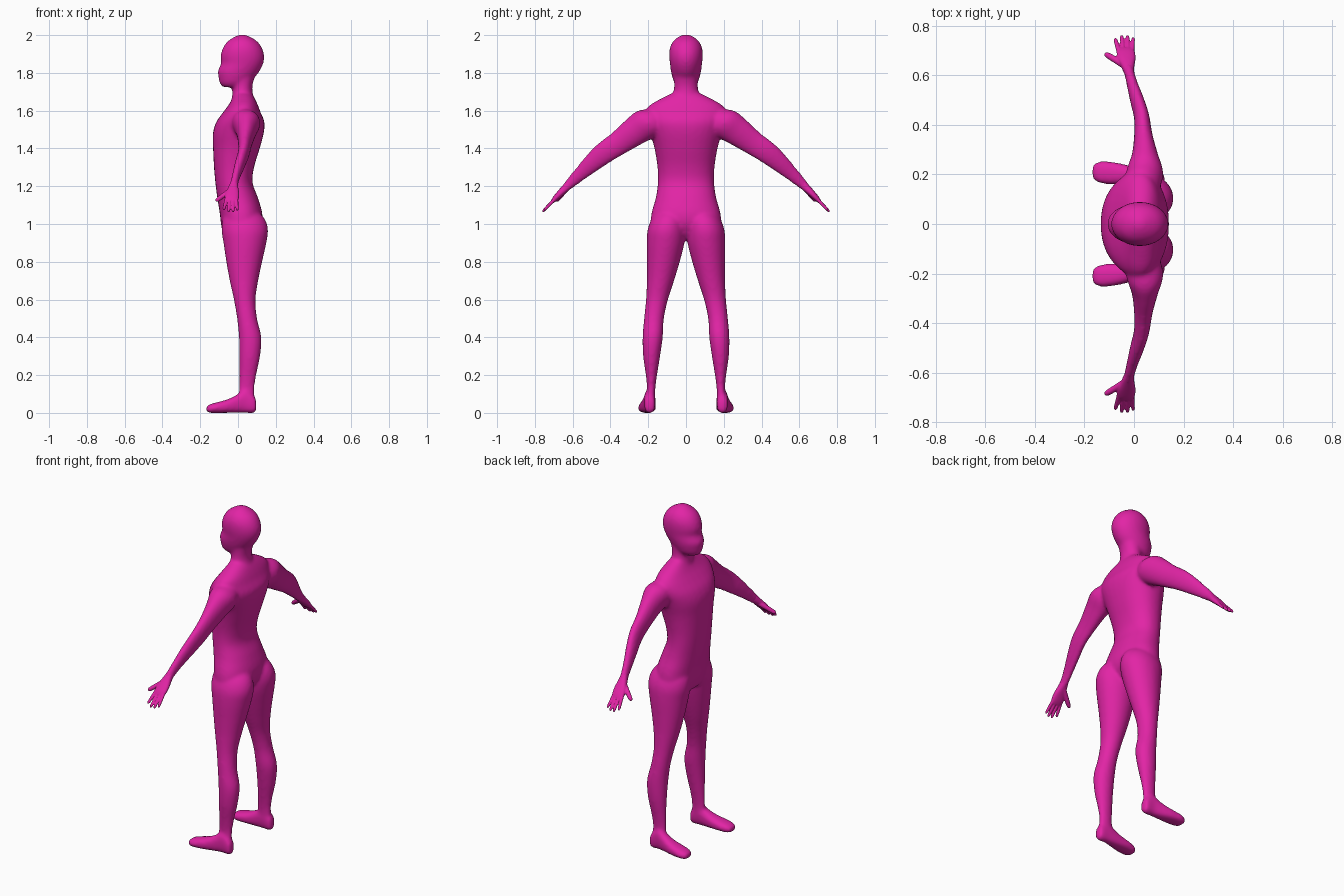
import bpy, bmesh, math
from mathutils import Vector as V

X, Y, Z = V((1, 0, 0)), V((0, 1, 0)), V((0, 0, 1))

skin = bpy.data.materials.new("magenta")
skin.diffuse_color = (0.76, 0.018, 0.38, 1)


def resample(rows, steps=5):
    """Catmull-Rom smoothing of a list of ring rows."""
    out = []
    for i in range(len(rows) - 1):
        a, b, c, d = (rows[max(0, min(len(rows) - 1, i + k))] for k in (-1, 0, 1, 2))
        for j in range(steps):
            t = j / steps
            out.append([0.5 * (2 * q + (r - p) * t + (2 * p - 5 * q + 4 * r - s) * t * t
                               + (3 * q - p - 3 * r + s) * t ** 3)
                        for p, q, r, s in zip(a, b, c, d)])
    return out + [list(rows[-1])]


def loft(bm, rows, u, v, power=2.0, n=32):
    """Closed skin over rings (cx, cy, cz, half_u, half_v)."""
    rings = []
    for cx, cy, cz, a, b in resample(rows):
        ring = []
        for k in range(n):
            t = 2 * math.pi * k / n
            c, s = math.cos(t), math.sin(t)
            c = math.copysign(abs(c) ** (2 / power), c)
            s = math.copysign(abs(s) ** (2 / power), s)
            ring.append(bm.verts.new(V((cx, cy, cz)) + u * a * c + v * b * s))
        rings.append(ring)
    for p, q in zip(rings, rings[1:]):
        for k in range(n):
            bm.faces.new((p[k], p[(k + 1) % n], q[(k + 1) % n], q[k]))
    bm.faces.new(rings[0])
    bm.faces.new(rings[-1])


def upright(bm, rows, side=1, power=2.0):
    """Rings stacked in z: (z, x0, x1, y0, y1)."""
    loft(bm, [((a + b) / 2, side * (c + d) / 2, z, (b - a) / 2, (d - c) / 2)
              for z, a, b, c, d in rows], X, Y, power)


def finish(name, bm, voxel, rounds):
    """Fuse overlapping parts into one smooth skin."""
    bmesh.ops.recalc_face_normals(bm, faces=bm.faces)
    me = bpy.data.meshes.new(name)
    bm.to_mesh(me)
    bm.free()
    me.materials.append(skin)
    ob = bpy.data.objects.new(name, me)
    bpy.context.collection.objects.link(ob)
    r = ob.modifiers.new("fuse", 'REMESH')
    r.mode, r.voxel_size, r.use_smooth_shade = 'VOXEL', voxel, True
    s = ob.modifiers.new("soften", 'SMOOTH')
    s.factor, s.iterations = 0.5, rounds


body = bmesh.new()

# torso: pelvis to shoulders (z, x0, x1, half width)
torso = [(0.92, -0.06, 0.07, 0.10), (0.95, -0.08, 0.10, 0.15), (1.0, -0.09, 0.125, 0.185),
         (1.06, -0.097, 0.128, 0.182), (1.14, -0.11, 0.105, 0.16), (1.22, -0.12, 0.077, 0.149),
         (1.3, -0.127, 0.085, 0.151), (1.4, -0.132, 0.115, 0.167), (1.48, -0.133, 0.136, 0.19),
         (1.54, -0.115, 0.14, 0.21), (1.59, -0.08, 0.12, 0.215), (1.63, -0.05, 0.105, 0.19),
         (1.665, -0.03, 0.088, 0.13), (1.69, -0.02, 0.07, 0.08)]
upright(body, [(z, a, b, -w, w) for z, a, b, w in torso], power=2.2)

# neck
upright(body, [(z, a, b, -w, w) for z, a, b, w in
               [(1.60, -0.05, 0.10, 0.09), (1.66, -0.034, 0.087, 0.078), (1.70, -0.03, 0.077, 0.066),
                (1.74, -0.03, 0.078, 0.063), (1.80, -0.03, 0.095, 0.065)]])

# head with chin and brow
upright(body, [(z, a, b, -w, w) for z, a, b, w in
               [(1.725, -0.08, 0.03, 0.04), (1.745, -0.097, 0.068, 0.06), (1.78, -0.104, 0.092, 0.073),
                (1.81, -0.107, 0.115, 0.08), (1.85, -0.09, 0.134, 0.085), (1.89, -0.092, 0.139, 0.089),
                (1.93, -0.081, 0.128, 0.086), (1.965, -0.057, 0.104, 0.07),
                (1.99, -0.02, 0.066, 0.042), (2.003, 0.01, 0.035, 0.012)]])

arm_up = V((0, 0.66, 0.75))
for side in (1, -1):
    # leg: hip to ankle
    upright(body, [(1.08, -0.05, 0.09, 0.03, 0.14), (1.03, -0.08, 0.14, 0.008, 0.18),
                   (0.97, -0.087, 0.159, 0.003, 0.203), (0.9, -0.077, 0.15, 0.008, 0.208),
                   (0.8, -0.062, 0.128, 0.033, 0.207), (0.7, -0.044, 0.107, 0.063, 0.207),
                   (0.6, -0.022, 0.093, 0.095, 0.212), (0.5, -0.005, 0.101, 0.117, 0.222),
                   (0.4, 0.005, 0.124, 0.123, 0.23), (0.3, 0.008, 0.117, 0.137, 0.227),
                   (0.2, 0.008, 0.097, 0.153, 0.213), (0.13, 0.006, 0.088, 0.162, 0.207),
                   (0.05, 0.0, 0.09, 0.163, 0.215)], side)
    # foot: heel to toe (x, y0, y1, z0, z1)
    foot = [(0.097, 0.175, 0.21, 0.015, 0.06), (0.085, 0.165, 0.22, 0, 0.09),
            (0.04, 0.162, 0.222, 0, 0.125), (0, 0.161, 0.23, 0, 0.10), (-0.05, 0.16, 0.243, 0, 0.074),
            (-0.1, 0.16, 0.252, 0, 0.059), (-0.145, 0.167, 0.251, 0, 0.047),
            (-0.168, 0.185, 0.235, 0.006, 0.034)]
    loft(body, [(x, side * (a + b) / 2, (c + d) / 2, (b - a) / 2, (d - c) / 2)
                for x, a, b, c, d in foot], Y, Z, 2.5)
    # arm: shoulder to wrist
    arm = [(0.035, 0.13, 1.565, 0.06, 0.06), (0.043, 0.2, 1.535, 0.075, 0.085),
           (0.044, 0.27, 1.49, 0.054, 0.078), (0.038, 0.35, 1.432, 0.038, 0.066),
           (0.031, 0.43, 1.378, 0.031, 0.06), (0.012, 0.5, 1.32, 0.028, 0.05),
           (-0.006, 0.56, 1.265, 0.023, 0.038), (-0.019, 0.61, 1.218, 0.021, 0.029),
           (-0.024, 0.64, 1.188, 0.025, 0.021)]
    loft(body, [(x, side * y, z, a, b) for x, y, z, a, b in arm],
         X, V((0, side * arm_up.y, arm_up.z)))

    # hand: palm, four fingers and thumb
    hand = bmesh.new()
    flat = V((0, side * 0.71, 0.71))
    palm = [(-0.019, 0.605, 1.223, 0.018, 0.024), (-0.025, 0.635, 1.193, 0.026, 0.021),
            (-0.03, 0.665, 1.163, 0.036, 0.018), (-0.033, 0.69, 1.137, 0.037, 0.015),
            (-0.034, 0.706, 1.12, 0.032, 0.01)]
    loft(hand, [(x, side * y, z, a, b) for x, y, z, a, b in palm], X, flat, 2.4)
    digits = [((-0.058, 0.685, 1.142), (-0.076, 0.748, 1.076), 0.0085),
              ((-0.042, 0.685, 1.142), (-0.05, 0.76, 1.064), 0.0085),
              ((-0.025, 0.685, 1.142), (-0.026, 0.76, 1.064), 0.0085),
              ((-0.009, 0.685, 1.142), (-0.003, 0.752, 1.072), 0.008),
              ((-0.03, 0.635, 1.185), (-0.117, 0.687, 1.122), 0.0125)]
    for a, b, r in digits:
        a, b = (V((p[0], side * p[1], p[2])) for p in (a, b))
        across = (b - a).cross(flat).normalized()
        rows = [(*a.lerp(b, t), r * k, r * k) for t, k in
                ((0, 1.25), (0.4, 1.1), (0.75, 1), (0.92, 0.85), (1, 0.4))]
        loft(hand, rows, across, flat, n=16)
    finish("left_hand" if side < 0 else "right_hand", hand, 0.0035, 3)

finish("body", body, 0.009, 9)
